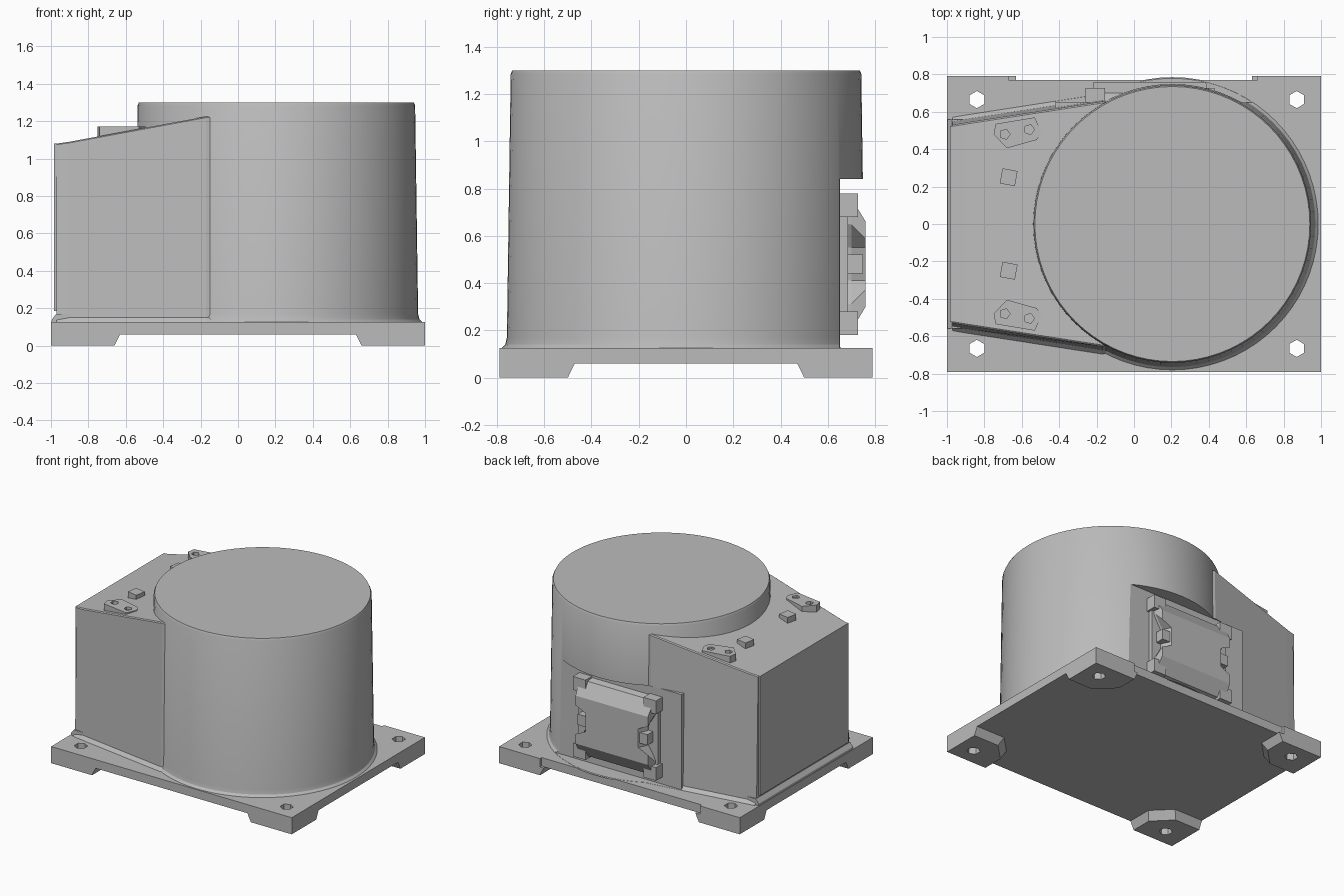
import bpy, bmesh, math

cube = bpy.data.objects.get("Cube")
if cube:
    bpy.data.objects.remove(cube, do_unlink=True)

grey = bpy.data.materials.new("housing grey")
grey.use_nodes = True
grey.diffuse_color = (0.5, 0.5, 0.5, 1)
grey.node_tree.nodes["Principled BSDF"].inputs["Base Color"].default_value = (0.5, 0.5, 0.5, 1)


def loft(name, rings, smooth=False):
    """Join equal-length rings of points into a capped solid."""
    bm = bmesh.new()
    rows = [[bm.verts.new(p) for p in ring] for ring in rings]
    n = len(rows[0])
    for a, b in zip(rows, rows[1:]):
        for i in range(n):
            j = (i + 1) % n
            bm.faces.new((a[i], a[j], b[j], b[i]))
    bm.faces.new(rows[0])
    bm.faces.new(rows[-1])
    bmesh.ops.recalc_face_normals(bm, faces=bm.faces)
    mesh = bpy.data.meshes.new(name)
    bm.to_mesh(mesh)
    bm.free()
    obj = bpy.data.objects.new(name, mesh)
    bpy.context.collection.objects.link(obj)
    mesh.materials.append(grey)
    if smooth:
        select(obj)
        bpy.ops.object.shade_smooth_by_angle(angle=math.radians(30))
    return obj


def select(obj):
    bpy.ops.object.select_all(action='DESELECT')
    obj.select_set(True)
    bpy.context.view_layer.objects.active = obj


def prism(name, outline, z0, z1):
    return loft(name, [[(x, y, z) for x, y in outline] for z in (z0, z1)])


def box(name, x0, x1, y0, y1, z0, z1):
    return prism(name, [(x0, y0), (x1, y0), (x1, y1), (x0, y1)], z0, z1)


def circle(cx, cy, r, n, turn=0):
    return [(cx + r * math.cos(turn + math.tau * i / n),
             cy + r * math.sin(turn + math.tau * i / n)) for i in range(n)]


def cut(obj, cutter):
    """Subtract the cutter and discard it."""
    cutter.hide_render = True
    mod = obj.modifiers.new("cut", 'BOOLEAN')
    mod.operation = 'DIFFERENCE'
    mod.solver = 'EXACT'
    mod.object = cutter
    select(obj)
    bpy.ops.object.modifier_apply(modifier=mod.name)
    bpy.data.objects.remove(cutter, do_unlink=True)


# Base plate with a shallow step along the back edge
base = prism("base_plate", [(-1, -0.79), (1, -0.79), (1, 0.79), (0.66, 0.79),
                            (0.66, 0.77), (-0.67, 0.77), (-0.67, 0.79), (-1, 0.79)], 0.06, 0.125)

# Corner feet with clipped inner corners and bolt holes
for sx, side in ((-1, "right"), (1, "left")):
    for sy, end in ((-1, "front"), (1, "back")):
        def foot_ring(grow, z):
            w, d, c = 0.34 + grow, 0.29 + grow, 0.13
            pts = [(0, 0), (w, 0), (w, d - c), (w - c, d), (0, d)]
            return [(sx * (1 - x), sy * (0.79 - y), z) for x, y in pts]
        foot = loft(f"{end}_{side}_foot", [foot_ring(0, 0), foot_ring(0.03, 0.062)])
        hx = 0.87 if sx > 0 else -0.84
        for part in (base, foot):
            cut(part, prism("hole_cutter", circle(hx, sy * 0.665, 0.046, 6, math.pi / 6), -0.1, 0.3))


def recess_cutter():
    return box("recess_cutter", -0.42, 0.75, 0.65, 1, 0.126, 0.84)


# Round drum with a flared foot and flat lid
drum_profile = [(0.785, 0.12), (0.765, 0.14), (0.758, 0.17), (0.742, 1.285), (0.735, 1.3)]
drum = loft("drum", [[(x, y, z) for x, y in circle(0.205, 0, r, 72)]
                     for r, z in drum_profile], smooth=True)
cut(drum, recess_cutter())

# Tapered side housing with a sloping roof, lofted along x
stations = [(-0.97, 0.53, 1.08), (-0.9, 0.542, 1.09), (-0.17, 0.655, 1.225), (0.2, 0.6, 1.225)]
housing = loft("side_housing", [
    [(x, -w - 0.045, 0.12), (x, -w - 0.018, 0.15), (x, -w, top - 0.006), (x, -w + 0.008, top),
     (x, w - 0.008, top), (x, w, top - 0.006), (x, w + 0.018, 0.15), (x, w + 0.045, 0.12)]
    for x, w, top in stations])
cut(housing, recess_cutter())

# End cover plate and its sill
box("end_cover", -0.983, -0.965, -0.525, 0.525, 0.185, 1.08)
loft("end_sill", [[(x, -0.56, z), (-0.9, -0.56, z), (-0.9, 0.56, z), (x, 0.56, z)]
                  for x, z in ((-0.998, 0.12), (-0.995, 0.14), (-0.972, 0.17))])

# Flat mounting pad on the back
box("back_pad", -0.42, 0.5, 0.5, 0.651, 0.12, 0.84)

# Roof bosses with bolt holes, and small studs
boss = [(-0.75, 0.48), (-0.68, 0.405), (-0.52, 0.45), (-0.495, 0.49), (-0.53, 0.57), (-0.74, 0.535)]
for s, end in ((-1, "front"), (1, "back")):
    plate = prism(f"{end}_roof_boss", [(x, s * y) for x, y in boss], 1.09, 1.17)
    for x, y in ((-0.69, 0.48), (-0.56, 0.505)):
        cut(plate, prism("bolt_cutter", circle(x, s * y, 0.028, 5), 1.145, 1.3))
    prism(f"{end}_roof_stud", circle(-0.67, s * 0.25, 0.058, 4, 0.6), 1.08, 1.17)

# Back connector: rim plate, waisted cover with sloped ends, corner tabs and side pins
cx, cz = 0.085, 0.48
box("connector_rim", cx - 0.33, cx + 0.33, 0.64, 0.685, 0.2, 0.76)


def cover_ring(y, w, h, waist):
    pts = [(-w, -h), (w, -h), (w, -h * 0.6), (waist, -0.07), (waist, 0.07), (w, h * 0.6),
           (w, h), (-w, h), (-w, h * 0.6), (-waist, 0.07), (-waist, -0.07), (-w, -h * 0.6)]
    return [(cx + x, y, cz + z) for x, z in pts]


loft("connector_cover", [cover_ring(0.65, 0.31, 0.29, 0.26), cover_ring(0.7, 0.31, 0.28, 0.25),
                         cover_ring(0.76, 0.3, 0.18, 0.22)])
for sx, side in ((-1, "right"), (1, "left")):
    for sz, level in ((-1, "lower"), (1, "upper")):
        xs = sorted((cx + sx * 0.345, cx + sx * 0.24))
        zs = sorted((cz + sz * 0.3, cz + sz * 0.2))
        box(f"{level}_{side}_connector_tab", *xs, 0.65, 0.728, *zs)
    xs = sorted((cx + sx * 0.2, cx + sx * 0.29))
    box(f"{side}_connector_pin", *xs, 0.66, 0.75, cz - 0.04, cz + 0.04)
